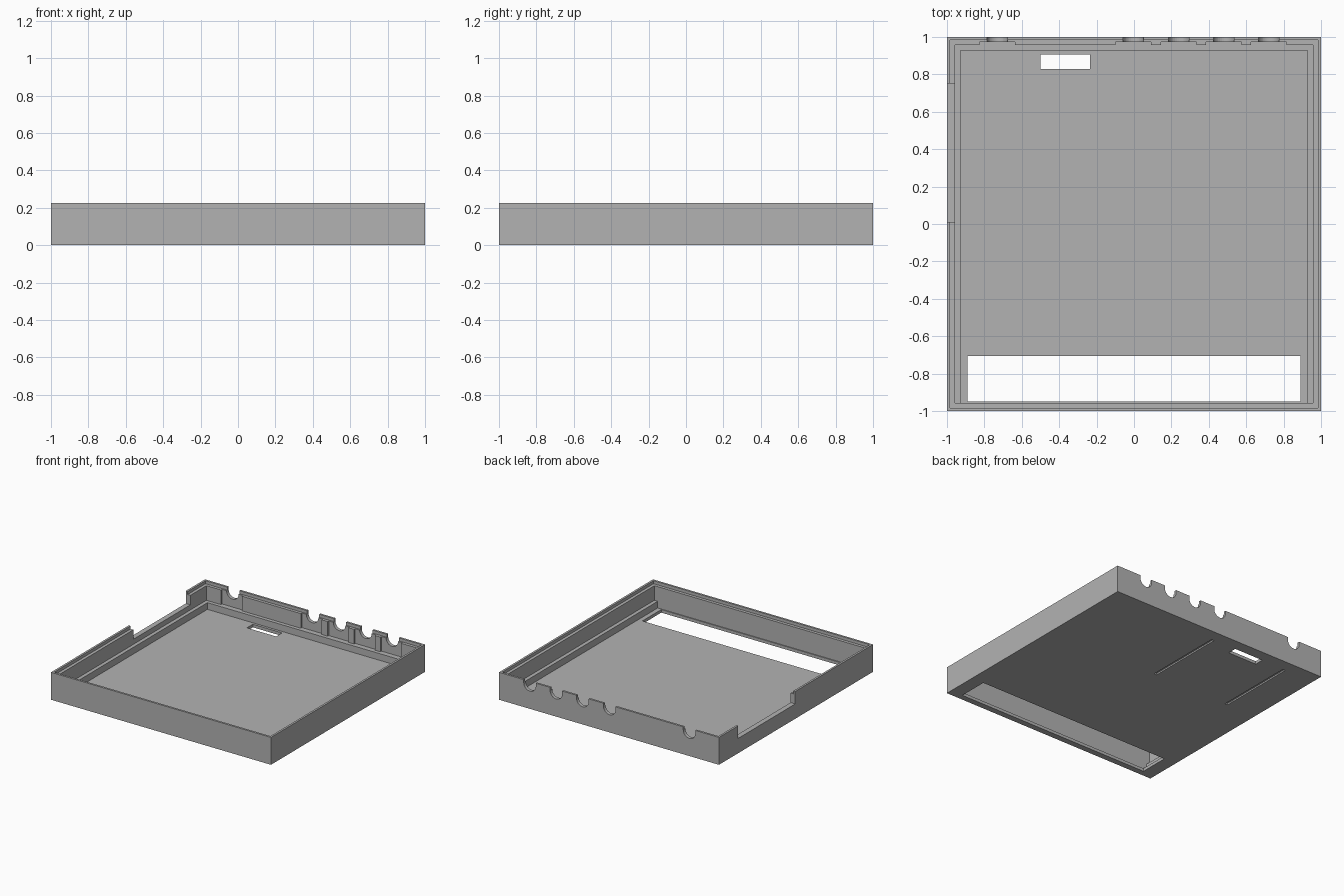
import bpy
import bmesh
from mathutils import Matrix, Vector

default = bpy.data.objects.get("Cube")
if default:
    bpy.data.objects.remove(default, do_unlink=True)

# Heights and insets of the tray
TOP, RIM, LEDGE, FLOOR = 0.225, 0.2, 0.08, 0.025
LIP, WALL, INNER = 0.983, 0.958, 0.928
ABOVE = TOP + 0.1

grey = bpy.data.materials.new("plain grey")
grey.use_nodes = True
colour = (0.45, 0.45, 0.45, 1)
grey.diffuse_color = colour
grey.node_tree.nodes["Principled BSDF"].inputs["Base Color"].default_value = colour


def finish(name, bm):
    mesh = bpy.data.meshes.new(name)
    bm.to_mesh(mesh)
    bm.free()
    mesh.materials.append(grey)
    obj = bpy.data.objects.new(name, mesh)
    bpy.context.collection.objects.link(obj)
    return obj


def box(name, x, y, z):
    """Box from three (low, high) ranges."""
    bm = bmesh.new()
    bmesh.ops.create_cube(bm, size=1)
    spans = (x, y, z)
    bmesh.ops.scale(bm, verts=bm.verts, vec=Vector([b - a for a, b in spans]))
    bmesh.ops.translate(bm, verts=bm.verts, vec=Vector([(a + b) / 2 for a, b in spans]))
    return finish(name, bm)


def rod(name, x, y, z, radius, length):
    """Cylinder lying along y."""
    bm = bmesh.new()
    turn = Matrix.Translation((x, y, z)) @ Matrix.Rotation(1.5708, 4, "X")
    bmesh.ops.create_cone(bm, cap_ends=True, segments=32, radius1=radius,
                          radius2=radius, depth=length, matrix=turn)
    return finish(name, bm)


def cut(target, cutter):
    """Subtract the cutter, then discard it."""
    cutter.hide_render = True
    mod = target.modifiers.new("cut", "BOOLEAN")
    mod.operation, mod.solver, mod.object = "DIFFERENCE", "EXACT", cutter
    bpy.context.view_layer.update()
    graph = bpy.context.evaluated_depsgraph_get()
    mesh = bpy.data.meshes.new_from_object(target.evaluated_get(graph))
    target.modifiers.clear()
    target.data = mesh
    bpy.data.objects.remove(cutter, do_unlink=True)


tray = box("tray", (-1, 1), (-1, 1), (0, TOP))

# Stepped hollow: lid seat, main cavity, and floor inside the ledge
cut(tray, box("lid_seat", (-LIP, LIP), (-LIP, LIP), (RIM, ABOVE)))
cut(tray, box("cavity", (-WALL, WALL), (-WALL, WALL), (LEDGE, ABOVE)))
cut(tray, box("floor_well", (-INNER, INNER), (-WALL, INNER), (FLOOR, ABOVE)))

# Openings through the floor
cut(tray, box("front_opening", (-0.89, 0.89), (-0.95, -0.705), (-0.1, 0.1)))
cut(tray, box("back_opening", (-0.5, -0.235), (0.83, 0.907), (-0.1, 0.1)))

# Shallow grooves in the underside
for x in (-0.72, -0.02):
    cut(tray, box("groove", (x - 0.012, x + 0.012), (0.225, 0.9), (-0.1, 0.012)))

# Low section of the right wall
cut(tray, box("side_gap", (-1.1, -0.94), (0.01, 0.75), (0.122, ABOVE)))

# Rounded notches in the back wall, each in a thinned pocket
for x in (-0.73, -0.005, 0.24, 0.48, 0.72):
    cut(tray, box("pocket", (x - 0.095, x + 0.095), (0.94, 0.972), (LEDGE, ABOVE)))
    cut(tray, rod("notch", x, 1, RIM, 0.055, 0.2))
    cut(tray, box("notch_mouth", (x - 0.055, x + 0.055), (0.9, 1.1), (RIM, ABOVE)))

tray.data.name = "tray"
